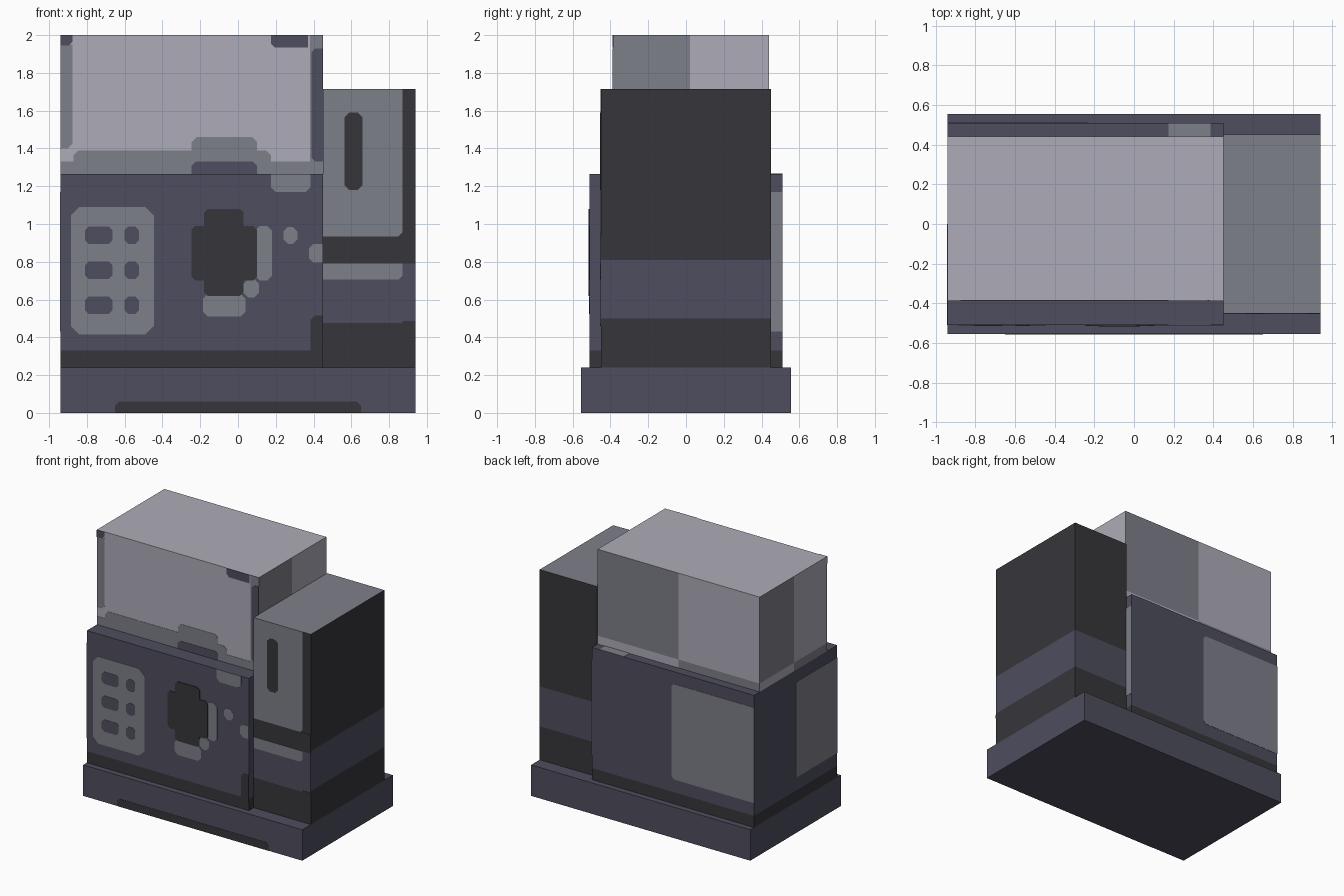
import bpy
import bmesh
from mathutils import Vector

default_cube = bpy.data.objects.get("Cube")
if default_cube:
    bpy.data.objects.remove(default_cube, do_unlink=True)


def make_material(name, red, green, blue):
    material = bpy.data.materials.new(name)
    material.use_nodes = True
    colour = (red, green, blue, 1)
    material.diffuse_color = colour
    material.node_tree.nodes["Principled BSDF"].inputs["Base Color"].default_value = colour
    return material


LIGHT = make_material("pale lavender grey", .42, .415, .48)
GREY = make_material("mid grey", .208, .215, .253)
PURPLE = make_material("dusky purple", .077, .075, .112)
DARK = make_material("charcoal", .037, .036, .042)
AXES = {"x": Vector((1, 0, 0)), "y": Vector((0, 1, 0)), "z": Vector((0, 0, 1))}


def finish(name, mesh_data, materials):
    mesh = bpy.data.meshes.new(name)
    bmesh.ops.recalc_face_normals(mesh_data, faces=mesh_data.faces)
    mesh_data.to_mesh(mesh)
    mesh_data.free()
    for material in materials:
        mesh.materials.append(material)
    part = bpy.data.objects.new(name, mesh)
    bpy.context.collection.objects.link(part)
    return part


def block(name, low, high, materials, cuts=(), rule=None):
    """Box sliced at the given planes, with faces coloured by a rule."""
    low, high = Vector(low), Vector(high)
    bm = bmesh.new()
    bmesh.ops.create_cube(bm, size=1)
    for vert in bm.verts:
        vert.co = vert.co * (high - low) + (low + high) / 2
    for axis, place in cuts:
        geometry = bm.verts[:] + bm.edges[:] + bm.faces[:]
        bmesh.ops.bisect_plane(bm, geom=geometry, plane_co=AXES[axis] * place,
                               plane_no=AXES[axis])
    bm.normal_update()
    if rule:
        for face in bm.faces:
            face.material_index = rule(face.calc_center_median(), face.normal)
    return finish(name, bm, materials)


# Wall frames: outward direction, horizontal direction, vertical direction
WALLS = {
    "front": (-AXES["y"], AXES["x"], AXES["z"]),
    "back": (AXES["y"], AXES["x"], AXES["z"]),
    "right": (-AXES["x"], AXES["y"], AXES["z"]),
    "left": (AXES["x"], AXES["y"], AXES["z"]),
    "top": (AXES["z"], AXES["x"], AXES["y"]),
}


def plate(name, material, wall, depth, area, chamfer=.02, layer=1, corners="abcd"):
    """Thin painted plate; corners from lower left, counter-clockwise."""
    out, across, up = WALLS[wall]
    u0, u1, v0, v1 = area
    outline = []
    frame = (("a", u0, v0, 1, 1), ("b", u1, v0, -1, 1),
             ("c", u1, v1, -1, -1), ("d", u0, v1, 1, -1))
    for index, (letter, u, v, du, dv) in enumerate(frame):
        if letter in corners and chamfer:
            pair = [(u + du * chamfer, v), (u, v + dv * chamfer)]
            outline += pair if index % 2 else pair[::-1]
        else:
            outline.append((u, v))
    bm = bmesh.new()
    base = [bm.verts.new(out * depth + across * u + up * v) for u, v in outline]
    face = bm.faces.new(base)
    raised = bmesh.ops.extrude_face_region(bm, geom=[face])["geom"]
    moved = [item for item in raised if isinstance(item, bmesh.types.BMVert)]
    bmesh.ops.translate(bm, verts=moved, vec=out * layer * .002)
    return finish(name, bm, [material])


# Plinth
block("plinth", (-.94, -.555, 0), (.94, .555, .24), [PURPLE])
plate("plinth_recess", DARK, "front", .555, (-.65, .65, 0, .06), corners="cd")


# Lower cabinet with dark skirting
block("lower_cabinet", (-.94, -.51, .24), (.45, .51, 1.265), [PURPLE, DARK],
      [("z", .33)], lambda c, n: int(c.z < .33))
plate("skirting_post", DARK, "front", .51, (.385, .45, .3, .515), corners="d")
plate("back_panel", GREY, "back", .51, (-.94, -.235, .43, 1.17), corners="bc")
plate("right_panel", GREY, "right", .94, (-.51, 0, .43, 1.17), corners="bc")
plate("left_panel", GREY, "left", .45, (0, .51, .43, 1.17), corners="ad")
plate("ledge_patch", GREY, "top", 1.265, (.175, .385, .44, .51), 0)

# Button panel
plate("button_panel", GREY, "front", .51, (-.885, -.445, .415, 1.09), .045)
for row, height in enumerate((.57, .755, .94)):
    for kind, left, right in (("wide", -.81, -.665), ("small", -.6, -.525)):
        plate(f"{kind}_button_{row}", PURPLE, "front", .51,
              (left, right, height - .047, height + .047), layer=2)

# Dial and its highlights
plate("dial_wide", DARK, "front", .51, (-.245, .1, .7, .99), layer=2)
plate("dial_tall", DARK, "front", .51, (-.18, .03, .62, 1.08), layer=3)
for name, area in {
    "dial_glint_side": (.09, .18, .7, .99),
    "dial_glint_corner": (.03, .11, .61, .71),
    "dial_glint_base": (-.185, .04, .51, .63),
    "small_lamp": (.24, .315, .895, .985),
    "edge_lamp": (.375, .45, .795, .895),
    "hinge_patch": (.175, .385, 1.17, 1.265),
}.items():
    corners = {"edge_lamp": "ad", "hinge_patch": "ab"}.get(name, "abcd")
    plate(name, GREY, "front", .51, area, .025, corners=corners)


# Upper cabinet: half of each side is grey, swapped along the bottom strip
def upper_rule(center, normal):
    if normal.z > .5 or normal.y < -.5:
        return 0
    if normal.y > .5:
        grey = center.x > -.245
    else:
        grey = (center.y - .02) * normal.x < 0
    return int(grey if center.z > 1.33 else not grey)


block("upper_cabinet", (-.94, -.385, 1.265), (.45, .44, 2), [LIGHT, GREY],
      [("x", -.245), ("y", .02), ("z", 1.33)], upper_rule)
for name, area, corners in (
    ("left_trim", (-.94, -.875, 1.4, 1.95), "b"),
    ("base_trim", (-.94, .45, 1.265, 1.33), ""),
    ("base_trim_raised", (-.87, .175, 1.3, 1.39), "cd"),
    ("base_trim_hump", (-.245, .1, 1.35, 1.46), "cd"),
    ("right_trim", (.38, .45, 1.3, 2), ""),
):
    plate(name, GREY, "front", .385, area, .025, corners=corners)
for name, area, corners in (
    ("corner_cap", (-.94, -.875, 1.945, 2), "b"),
    ("top_latch", (.175, .37, 1.935, 2), "a"),
    ("right_edge", (.39, .45, 1.33, 1.93), "ad"),
    ("base_slot", (-.245, .1, 1.265, 1.33), "cd"),
):
    plate(name, PURPLE, "front", .385, area, layer=2, corners=corners)


# Side tower: dark with a purple band and a grey top
def tower_rule(center, normal):
    if normal.z > .5:
        return 2
    return int(.5 < center.z < .81)


block("side_tower", (.45, -.45, .24), (.94, .45, 1.715), [DARK, PURPLE, GREY],
      [("z", .5), ("z", .81)], tower_rule)
plate("tower_band_front", PURPLE, "front", .45, (.45, .94, .475, .79), 0)
plate("tower_band_corner", DARK, "front", .45, (.87, .94, .46, .487), 0, 2)
plate("tower_sill", DARK, "front", .45, (.45, .94, .79, .935), 0)
plate("tower_door", GREY, "front", .45, (.45, .87, .935, 1.715), corners="b")
plate("tower_trim", GREY, "front", .45, (.45, .87, .705, .79), layer=2, corners="b")
plate("door_slot", DARK, "front", .45, (.565, .66, 1.18, 1.59), .025, 2)
